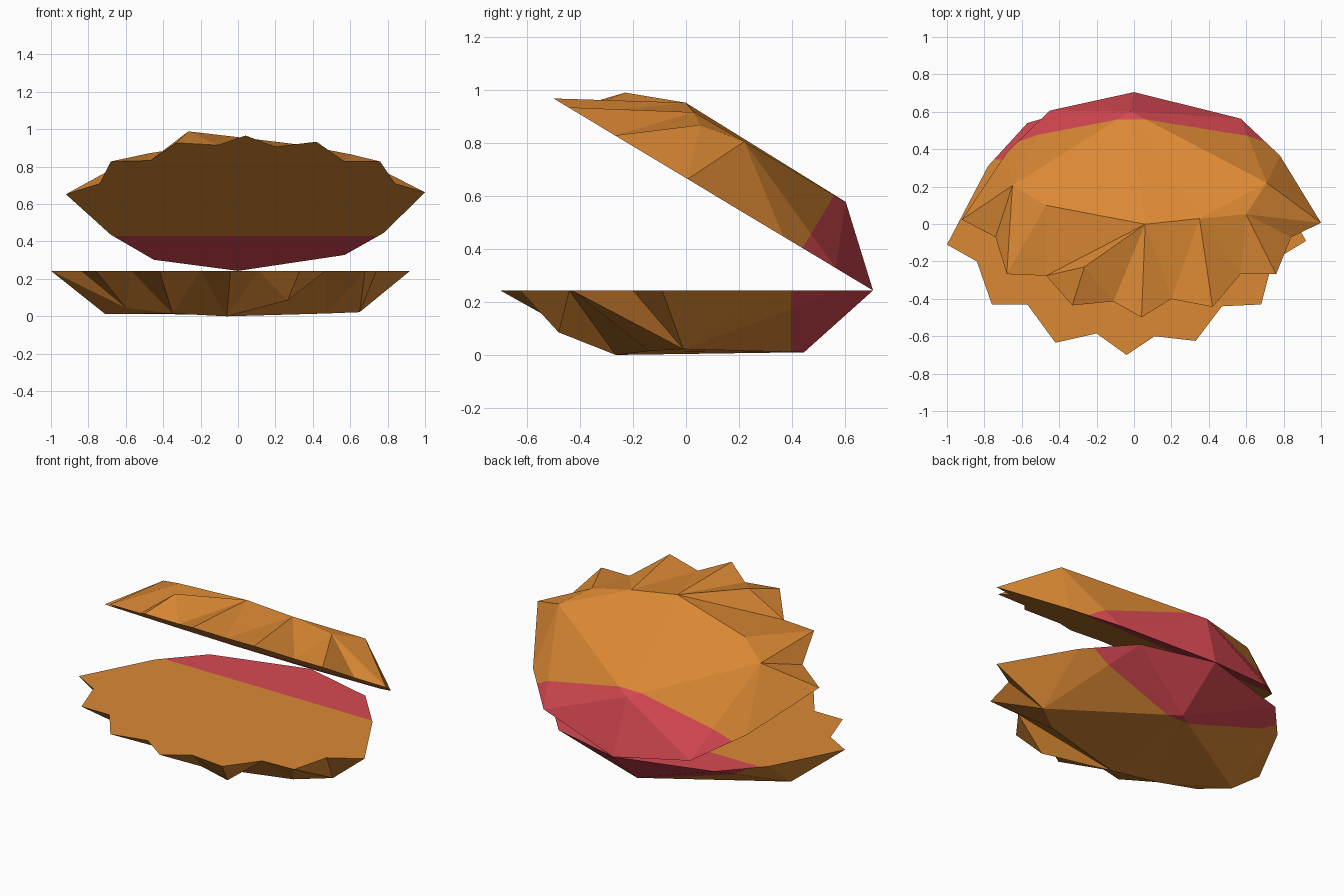
import bpy, bmesh, math
from mathutils import Matrix, Vector

if "Cube" in bpy.data.objects:
    bpy.data.objects.remove(bpy.data.objects["Cube"])

RIM_Z = 0.243

def material(name, rgb):
    m = bpy.data.materials.new(name)
    m.diffuse_color = (*rgb, 1)
    m.use_nodes = True
    m.node_tree.nodes["Principled BSDF"].inputs["Base Color"].default_value = m.diffuse_color
    return m

ORANGE = material("shell orange", (0.71, 0.25, 0.034))
RED = material("hinge red", (0.68, 0.066, 0.085))

# Wavy rim outline (x, y), starting at the hinge
RIM = [(0, .705), (-.57, .54), (-.78, .31), (-1, -.11), (-.84, -.2), (-.76, -.43),
       (-.57, -.43), (-.42, -.635), (-.2, -.585), (-.04, -.7), (.11, -.6), (.33, -.625),
       (.47, -.44), (.68, -.43), (.74, -.2), (.92, -.09), (.68, .33), (.45, .59)]
# Corners of the shell's flattened back
BASE = [(.02, .445, .01), (-.71, 0, .012), (-.6, -.176, .045), (-.35, -.22, .015),
        (-.06, -.265, 0), (.265, -.48, .085), (.47, -.138, .015), (.65, -.01, .022)]
# Each base corner fans out to the rim up to the given rim point
FANS = [(0, 1), (1, 3), (2, 6), (3, 8), (4, 10), (5, 12), (4, 12), (6, 13), (7, 17), (0, 18)]


def split_colour(bm, y):
    """Cut at y and colour everything behind the cut red."""
    bmesh.ops.bisect_plane(bm, geom=bm.verts[:] + bm.edges[:] + bm.faces[:],
                           plane_co=(0, y, 0), plane_no=(0, 1, 0))
    for f in bm.faces:
        f.material_index = int(f.calc_center_median().y > y)


def shell_half(name, matrix):
    # Ribbed outside
    bm = bmesh.new()
    rim = [bm.verts.new((x, y, RIM_Z)) for x, y in RIM]
    base = [bm.verts.new(p) for p in BASE]
    n = len(rim)
    pos = 0
    for k, (b, end) in enumerate(FANS):
        if k:
            bm.faces.new((base[FANS[k - 1][0]], base[b], rim[pos % n]))
        while pos < end:
            bm.faces.new((base[b], rim[(pos + 1) % n], rim[pos % n]))
            pos += 1
    bm.faces.new([base[i] for i in (0, 7, 6, 4, 3, 2, 1)])
    bmesh.ops.triangulate(bm, faces=bm.faces[:])
    bmesh.ops.recalc_face_normals(bm, faces=bm.faces[:])
    if sum(f.normal.z * f.calc_area() for f in bm.faces) > 0:
        bmesh.ops.reverse_faces(bm, faces=bm.faces[:])
    split_colour(bm, 0.395)
    mesh = bpy.data.meshes.new(name)
    bm.to_mesh(mesh)
    bm.free()

    # Flat inner face, with its own colour line
    bm = bmesh.new()
    cap = bm.faces.new([bm.verts.new((x, y, RIM_Z)) for x, y in RIM])
    cap.normal_update()
    if cap.normal.z < 0:
        cap.normal_flip()
    bmesh.ops.triangulate(bm, faces=bm.faces[:])
    split_colour(bm, 0.345)
    bm.from_mesh(mesh)
    bm.transform(matrix)
    bm.to_mesh(mesh)
    bm.free()
    mesh.materials.append(ORANGE)
    mesh.materials.append(RED)
    obj = bpy.data.objects.new(name, mesh)
    bpy.context.collection.objects.link(obj)


# Lower half lies flat; upper half is the same piece turned over and hinged open
shell_half("lower_shell", Matrix.Identity(4))
hinge = Vector((0, 0.705, RIM_Z))
open_up = (Matrix.Translation(hinge) @ Matrix.Rotation(math.radians(-31), 4, 'X')
           @ Matrix.Rotation(math.pi, 4, 'Y') @ Matrix.Translation(-hinge))
shell_half("upper_shell", open_up)
